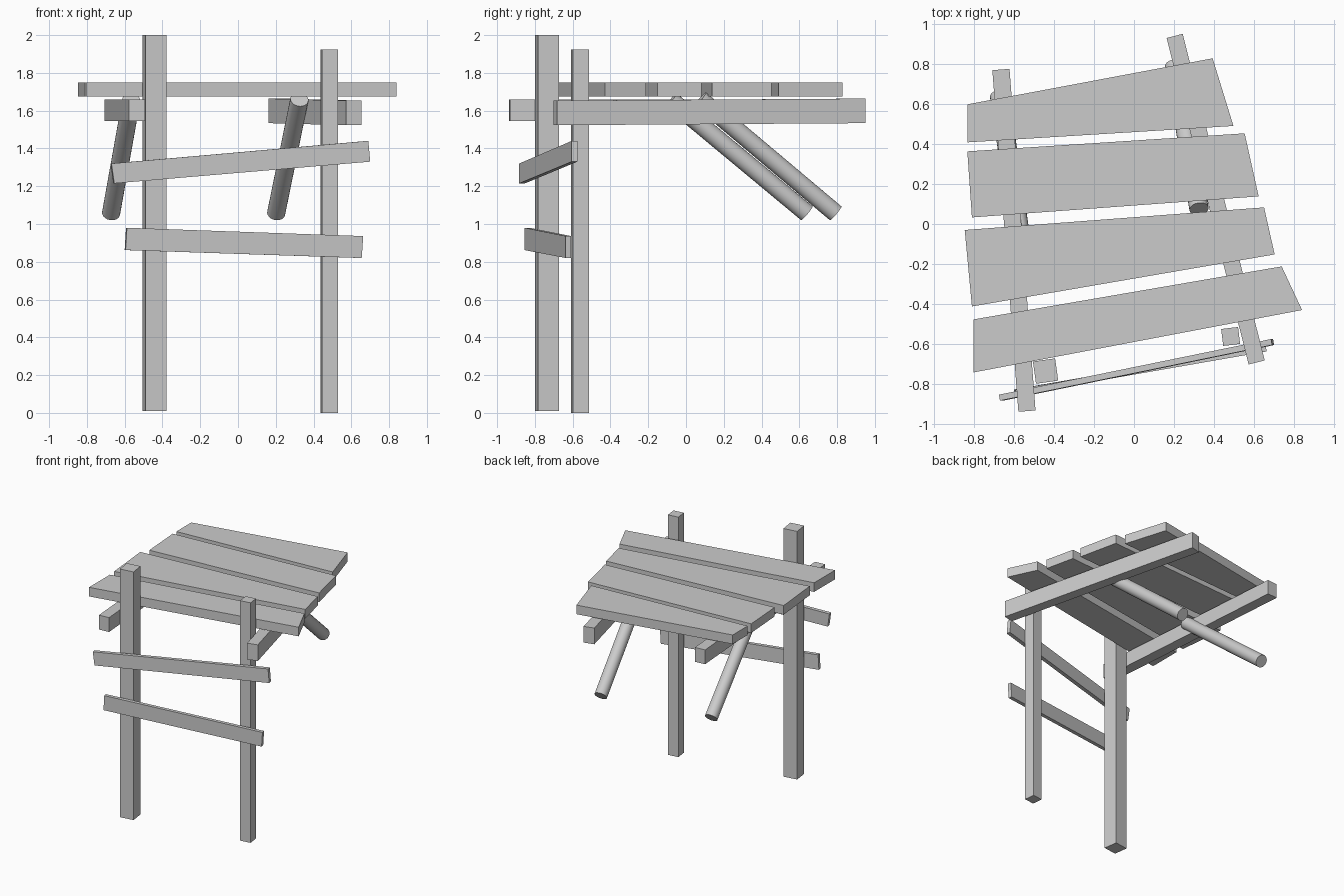
import bpy, bmesh, math
from mathutils import Vector

if "Cube" in bpy.data.objects:
    bpy.data.objects.remove(bpy.data.objects["Cube"])


def slab(name, quad, offset):
    """Four 3D corners extruded by an offset vector."""
    bm = bmesh.new()
    face = bm.faces.new([bm.verts.new(p) for p in quad])
    ext = bmesh.ops.extrude_face_region(bm, geom=[face])
    new = [g for g in ext["geom"] if isinstance(g, bmesh.types.BMVert)]
    bmesh.ops.translate(bm, verts=new, vec=offset)
    # keep the starting face so the solid is closed
    if not face.is_valid or len(bm.faces) < 6:
        bm.verts.ensure_lookup_table()
        bm.faces.new(bm.verts[:4])
    bmesh.ops.recalc_face_normals(bm, faces=bm.faces[:])
    mesh = bpy.data.meshes.new(name)
    bm.to_mesh(mesh)
    bm.free()
    obj = bpy.data.objects.new(name, mesh)
    bpy.context.collection.objects.link(obj)
    return obj


def post(name, x, y, size, angle, z0, z1):
    h = size / 2
    c, s = math.cos(angle), math.sin(angle)
    quad = [(x + c * a - s * b, y + s * a + c * b, z0)
            for a, b in ((-h, -h), (h, -h), (h, h), (-h, h))]
    slab(name, quad, (0, 0, z1 - z0))


def beam(name, start, end, width, height):
    """Horizontal beam between the centres of its two lower end edges."""
    a, b = Vector(start), Vector(end)
    d = b - a
    side = Vector((d.y, -d.x, 0)).normalized() * width / 2
    slab(name, [a - side, a + side, b + side, b - side], (0, 0, height))


def strut(name, low, high, radius):
    a, b = Vector(low), Vector(high)
    bpy.ops.mesh.primitive_cylinder_add(vertices=24, radius=radius,
                                        depth=(b - a).length,
                                        location=(a + b) / 2)
    obj = bpy.context.object
    obj.name = name
    obj.rotation_euler = (b - a).to_track_quat("Z", "Y").to_euler()
    bpy.ops.object.shade_smooth_by_angle()


# Upright posts
post("left_post", -0.442, -0.735, 0.112, math.radians(8), 0.01, 2.0)
post("right_post", 0.483, -0.562, 0.085, math.radians(7), 0.0, 1.925)

# Beams under the deck
beam("left_beam", (-0.535, -0.935, 1.545), (-0.665, 0.772, 1.545), 0.086, 0.115)
beam("right_beam", (0.613, -0.692, 1.523), (0.203, 0.940, 1.534), 0.083, 0.13)

# Uneven deck planks
planks = [
    [(-0.833, 0.408), (0.497, 0.490), (0.393, 0.828), (-0.833, 0.598)],
    [(-0.810, 0.033), (0.623, 0.138), (0.553, 0.453), (-0.833, 0.363)],
    [(-0.810, -0.412), (0.703, -0.152), (0.650, 0.083), (-0.846, -0.030)],
    [(-0.803, -0.742), (0.840, -0.430), (0.738, -0.212), (-0.803, -0.477)],
]
for i, corners in enumerate(planks):
    slab(f"deck_plank_{i + 1}", [(x, y, 1.675) for x, y in corners], (0, 0, 0.073))

# Crooked rails nailed to the front of the posts
slab("upper_rail", [(-0.655, -0.883, 1.215), (0.70, -0.605, 1.33),
                    (0.69, -0.605, 1.44), (-0.67, -0.883, 1.32)],
     (-0.005, 0.030, 0))
slab("lower_rail", [(-0.595, -0.855, 0.862), (0.655, -0.637, 0.82),
                    (0.663, -0.637, 0.936), (-0.588, -0.855, 0.98)],
     (-0.005, 0.028, 0))

# Round diagonal struts
strut("left_strut", (-0.672, 0.640, 1.057), (-0.565, -0.08, 1.655), 0.048)
strut("right_strut", (0.202, 0.792, 1.057), (0.325, 0.075, 1.66), 0.048)
